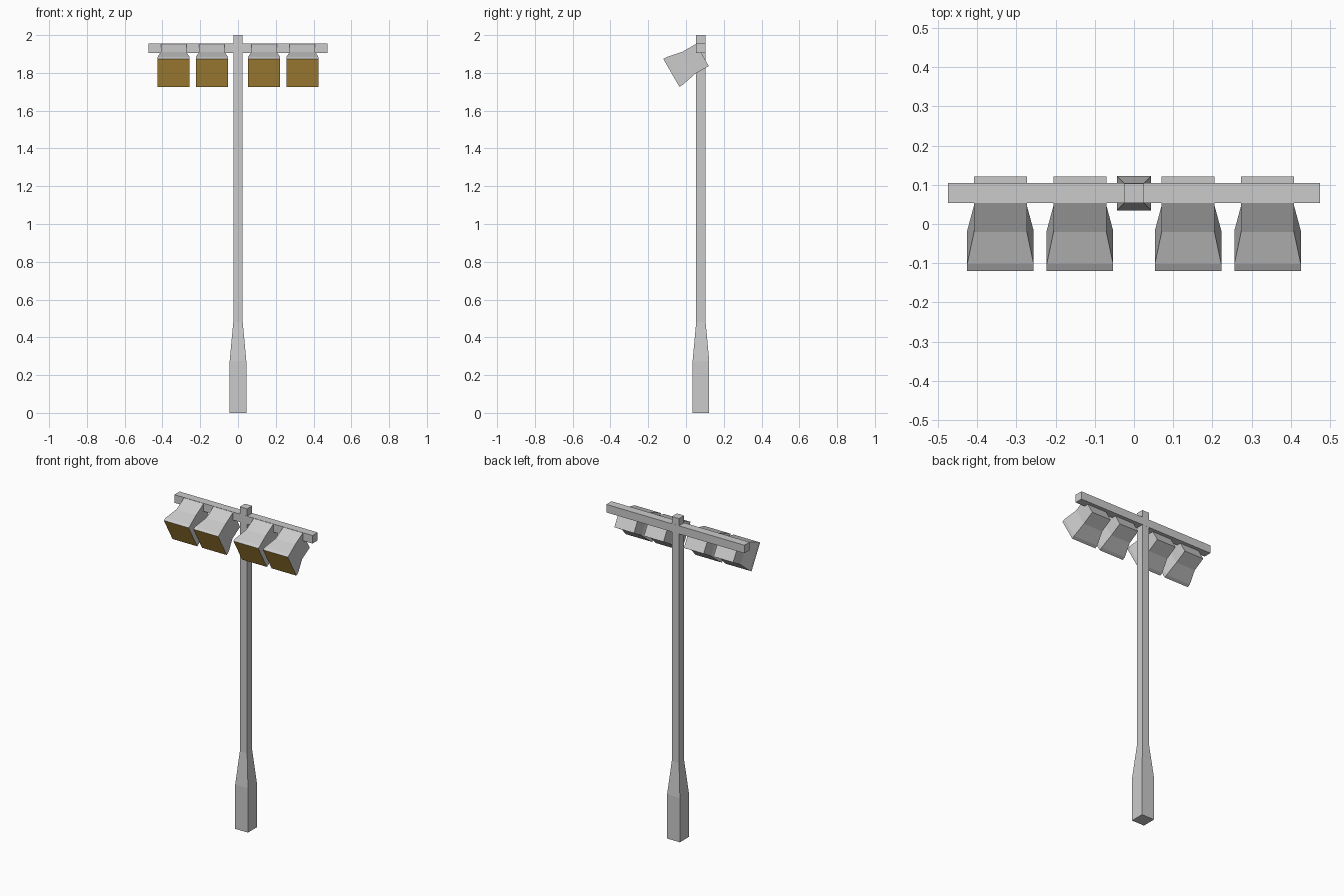
import bpy, bmesh, math
from mathutils import Matrix, Vector

if "Cube" in bpy.data.objects:
    bpy.data.objects.remove(bpy.data.objects["Cube"])


def material(name, rgb):
    m = bpy.data.materials.new(name)
    m.diffuse_color = (*rgb, 1)
    m.use_nodes = True
    m.node_tree.nodes["Principled BSDF"].inputs["Base Color"].default_value = m.diffuse_color
    return m


def finish(name, bm, mats=()):
    bmesh.ops.recalc_face_normals(bm, faces=bm.faces[:])
    me = bpy.data.meshes.new(name)
    bm.to_mesh(me)
    bm.free()
    for m in mats:
        me.materials.append(m)
    ob = bpy.data.objects.new(name, me)
    bpy.context.collection.objects.link(ob)
    return ob


def square_loft(bm, sections):
    """Loft square rings given as (distance along local z, half width)."""
    rings = [[bm.verts.new((sx * h, sy * h, s))
              for sx, sy in ((-1, -1), (1, -1), (1, 1), (-1, 1))]
             for s, h in sections]
    for a, b in zip(rings, rings[1:]):
        for i in range(4):
            j = (i + 1) % 4
            bm.faces.new((a[i], a[j], b[j], b[i]))
    front = bm.faces.new(rings[0][::-1])
    bm.faces.new(rings[-1])
    return front


POLE_Y = 0.079

# Square pole with a thicker tapered foot
bm = bmesh.new()
square_loft(bm, [(0, 0.044), (0.275, 0.044), (0.48, 0.025), (2.0, 0.025)])
finish("pole", bm).location = (0, POLE_Y, 0)

# Horizontal crossbar
bm = bmesh.new()
bmesh.ops.create_cube(bm, size=1, matrix=Matrix.Diagonal((0.95, 0.051, 0.05, 1)))
finish("crossbar", bm).location = (0, POLE_Y, 1.93)

# Four floodlights tilted 30 degrees down, each with an amber lens
housing = material("housing_grey", (0.75, 0.75, 0.77))
amber = material("amber_lens", (0.65, 0.38, 0.06))
tilt = Matrix.Rotation(math.radians(-60), 4, 'X')
for n, x in enumerate((-0.341, -0.138, 0.138, 0.341), 1):
    bm = bmesh.new()
    lens = square_loft(bm, [(0, 0.085), (0.02, 0.085), (0.105, 0.0675), (0.19, 0.0675)])
    bmesh.ops.inset_region(bm, faces=[lens], thickness=0.028)
    lens.material_index = 1
    lamp = finish(f"floodlight_{n}", bm, (housing, amber))
    lamp.matrix_world = Matrix.Translation(Vector((x, -0.0775, 1.80))) @ tilt
